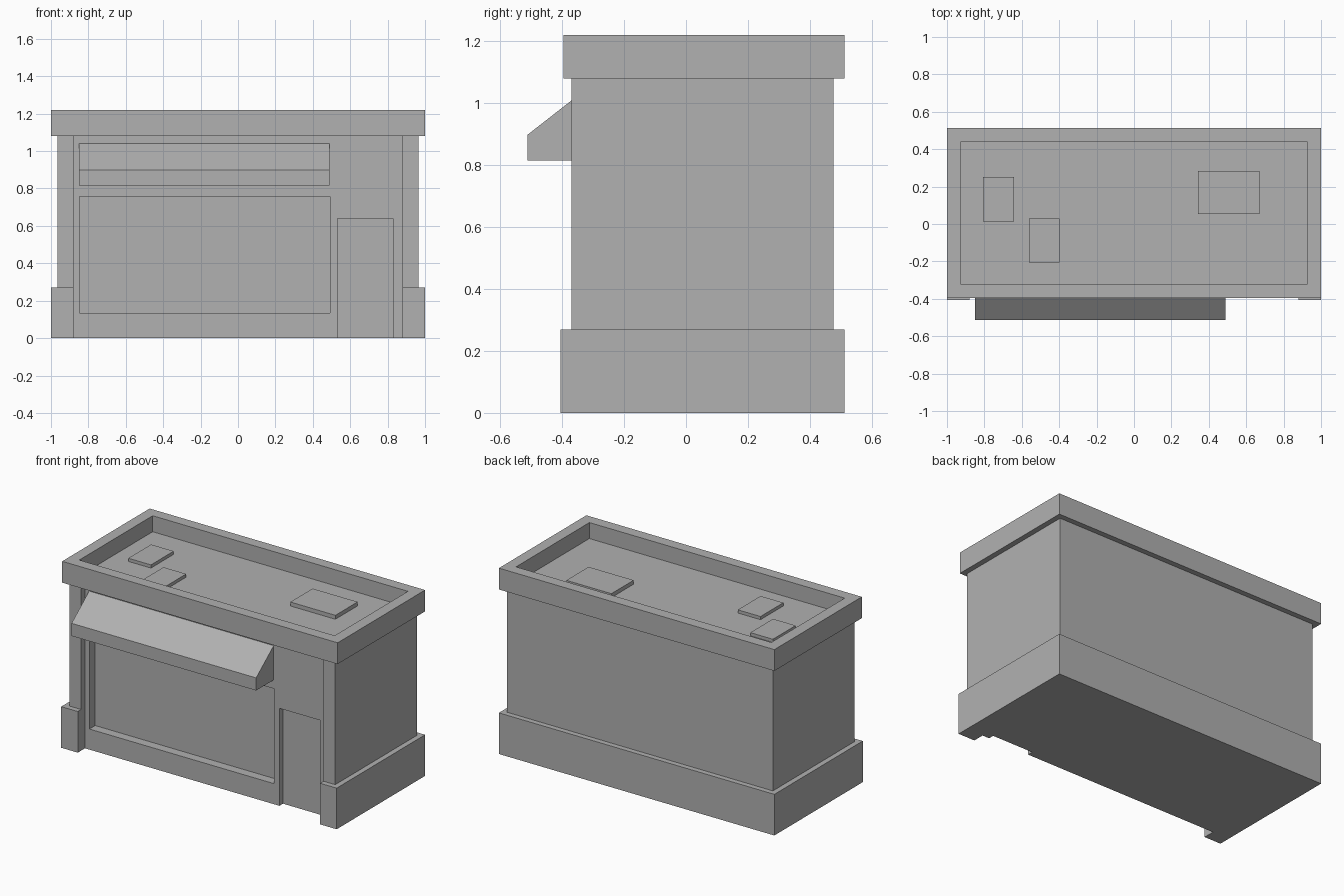
import bpy, bmesh
from mathutils import Vector

if "Cube" in bpy.data.objects:
    bpy.data.objects.remove(bpy.data.objects["Cube"])

# Mid-dark grey used on every part
grey = bpy.data.materials.new("dark_grey")
grey.diffuse_color = (0.44, 0.44, 0.44, 1)
grey.use_nodes = True
grey.node_tree.nodes["Principled BSDF"].inputs["Base Color"].default_value = grey.diffuse_color


def prism(name, points, axis_vec, place):
    """Extrude a closed 2D profile along axis_vec; place maps 2D to 3D."""
    bm = bmesh.new()
    face = bm.faces.new([bm.verts.new(place(a, b)) for a, b in points])
    ext = bmesh.ops.extrude_face_region(bm, geom=[face])
    verts = [v for v in ext["geom"] if isinstance(v, bmesh.types.BMVert)]
    bmesh.ops.translate(bm, verts=verts, vec=Vector(axis_vec))
    bmesh.ops.recalc_face_normals(bm, faces=bm.faces)
    mesh = bpy.data.meshes.new(name)
    bm.to_mesh(mesh)
    bm.free()
    mesh.materials.append(grey)
    obj = bpy.data.objects.new(name, mesh)
    bpy.context.collection.objects.link(obj)
    return obj


def box(name, x0, x1, y0, y1, z0, z1):
    pts = [(x0, y0), (x1, y0), (x1, y1), (x0, y1)]
    return prism(name, pts, (0, 0, z1 - z0), lambda a, b: (a, b, z0))


def wrap(name, half_width, front, back, z0, z1):
    """U-shaped footprint whose two front wings flank the shopfront."""
    wing, inner = 0.88, -0.20
    right = [(wing, inner), (wing, front), (half_width, front), (half_width, back)]
    left = [(-x, y) for x, y in reversed(right)]
    return prism(name, right + left, (0, 0, z1 - z0), lambda a, b: (a, b, z0))


def cut(target, cutter):
    cutter.hide_render = True
    cutter.hide_set(True)
    mod = target.modifiers.new(cutter.name, 'BOOLEAN')
    mod.operation = 'DIFFERENCE'
    mod.solver = 'EXACT'
    mod.object = cutter


# Plinth and walls with corner pilasters
wrap("plinth", 1.0, -0.405, 0.512, 0, 0.27)
wrap("walls", 0.965, -0.37, 0.477, 0.27, 1.08)

# Shopfront with recessed window and door
shopfront = box("shopfront", -0.88, 0.88, -0.33, -0.20, 0, 1.08)
cut(shopfront, box("window_cutter", -0.848, 0.493, -0.6, -0.27, 0.135, 0.758))
cut(shopfront, box("door_cutter", 0.532, 0.83, -0.6, -0.293, -0.1, 0.64))

# Wedge awning above the window
prism("awning", [(-0.33, 0.815), (-0.512, 0.815), (-0.512, 0.898), (-0.33, 1.04)],
      (1.34, 0, 0), lambda a, b: (-0.85, a, b))

# Parapet with sunken flat roof
parapet = box("parapet_roof", -1, 1, -0.395, 0.512, 1.08, 1.22)
bm = bmesh.new()
bm.from_mesh(parapet.data)
top = max(bm.faces, key=lambda f: f.calc_center_median().z)
bmesh.ops.inset_region(bm, faces=[top], thickness=0.073, use_even_offset=True)
ext = bmesh.ops.extrude_face_region(bm, geom=[top])
verts = [v for v in ext["geom"] if isinstance(v, bmesh.types.BMVert)]
bmesh.ops.translate(bm, verts=verts, vec=(0, 0, -0.105))
if top.is_valid:
    bmesh.ops.delete(bm, geom=[top], context='FACES_ONLY')
bmesh.ops.recalc_face_normals(bm, faces=bm.faces)
bm.to_mesh(parapet.data)
bm.free()

# Low hatches on the roof
hatches = [(-0.806, -0.642, 0.014, 0.25, 1.136),
           (-0.562, -0.397, -0.207, 0.03, 1.136),
           (0.343, 0.67, 0.053, 0.284, 1.141)]
for i, (x0, x1, y0, y1, z1) in enumerate(hatches):
    box(f"roof_hatch_{i + 1}", x0, x1, y0, y1, 1.115, z1)
